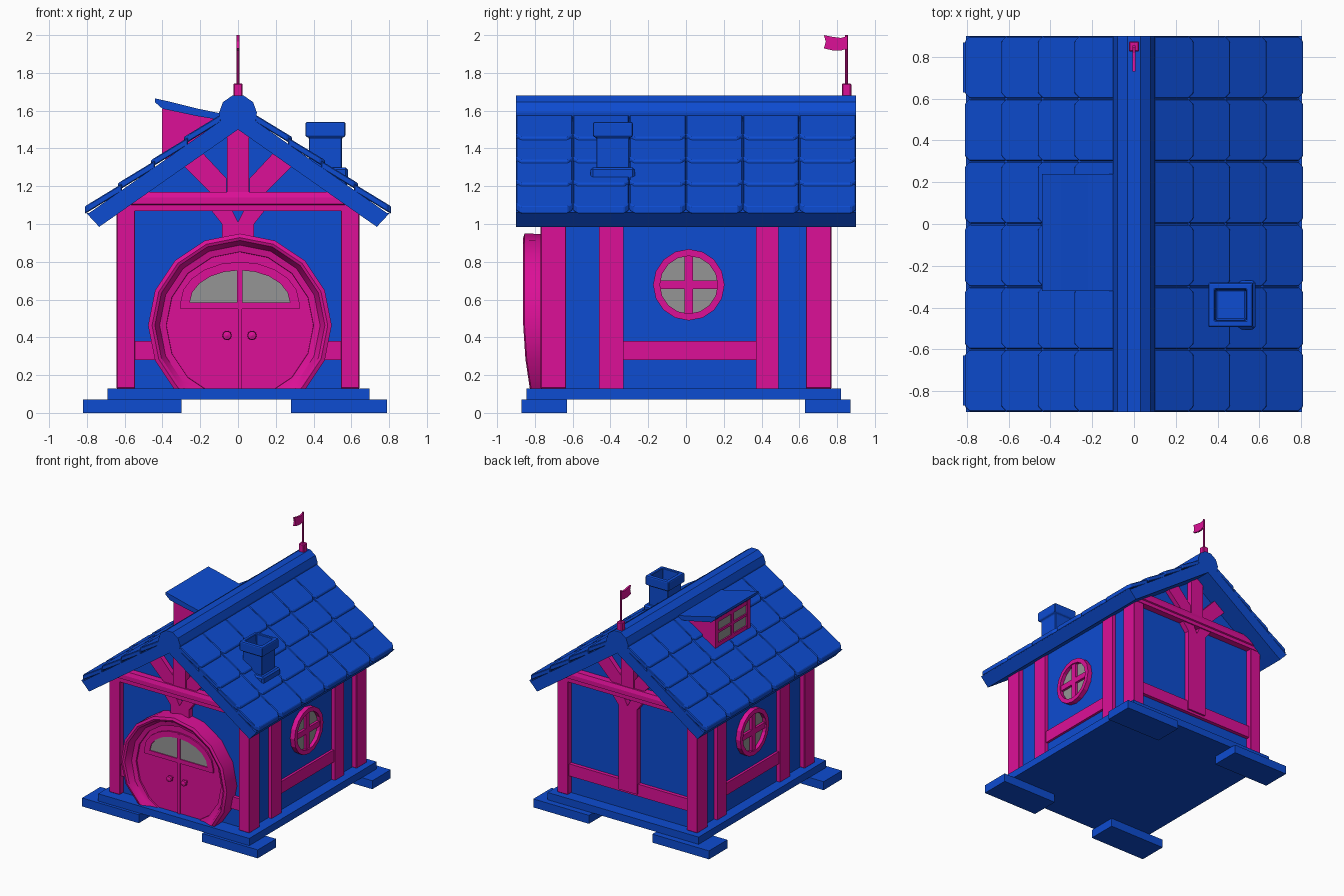
import bpy, bmesh
from math import sin, cos, pi, sqrt, radians

if "Cube" in bpy.data.objects:
    bpy.data.objects.remove(bpy.data.objects["Cube"])


def material(name, rgb):
    m = bpy.data.materials.new(name)
    m.diffuse_color = (*rgb, 1)
    m.use_nodes = True
    m.node_tree.nodes["Principled BSDF"].inputs["Base Color"].default_value = m.diffuse_color
    return m


BLUE = material("blue", (0.004, 0.072, 0.64))
PINK = material("pink", (0.72, 0.005, 0.31))
GLASS = material("glass", (0.30, 0.30, 0.30))


def finish(name, bm, mat=None, bevel=0, mirror=""):
    bmesh.ops.remove_doubles(bm, verts=bm.verts, dist=1e-5)
    bmesh.ops.recalc_face_normals(bm, faces=bm.faces)
    me = bpy.data.meshes.new(name)
    bm.to_mesh(me)
    bm.free()
    ob = bpy.data.objects.new(name, me)
    bpy.context.collection.objects.link(ob)
    if mat:
        me.materials.append(mat)
    if bevel:
        b = ob.modifiers.new("bevel", 'BEVEL')
        b.width, b.segments = bevel, 1
    if mirror:
        m = ob.modifiers.new("mirror", 'MIRROR')
        m.use_axis = [a in mirror for a in "xyz"]
        m.use_mirror_merge = False
    return ob


def smooth(ob, angle=30):
    bpy.ops.object.select_all(action='DESELECT')
    ob.select_set(True)
    bpy.context.view_layer.objects.active = ob
    bpy.ops.object.shade_smooth_by_angle(angle=radians(angle))


def place(axis, u, v, d):
    return {'x': (d, u, v), 'y': (u, d, v), 'z': (u, v, d)}[axis]


def add_prism(bm, axis, pts, a, b):
    lo = [bm.verts.new(place(axis, u, v, a)) for u, v in pts]
    hi = [bm.verts.new(place(axis, u, v, b)) for u, v in pts]
    bm.faces.new(lo)
    bm.faces.new(hi[::-1])
    for i in range(len(pts)):
        j = (i + 1) % len(pts)
        bm.faces.new((lo[i], lo[j], hi[j], hi[i]))
    return lo + hi


def prism(name, axis, pts, a, b, mat=None, **kw):
    bm = bmesh.new()
    add_prism(bm, axis, pts, a, b)
    return finish(name, bm, mat, **kw)


def box(name, x0, x1, y0, y1, z0, z1, mat=None, **kw):
    return prism(name, 'z', [(x0, y0), (x1, y0), (x1, y1), (x0, y1)], z0, z1, mat, **kw)


def lathe_bm(axis, centre, profile, n, phase=0.0, closed=True):
    bm = bmesh.new()
    rings = [[bm.verts.new(place(axis, centre[0] + r * cos(phase + 2 * pi * k / n),
                                 centre[1] + r * sin(phase + 2 * pi * k / n), d))
              for k in range(n)] for r, d in profile]
    for i in range(len(rings) if closed else len(rings) - 1):
        p, q = rings[i], rings[(i + 1) % len(rings)]
        for k in range(n):
            j = (k + 1) % n
            bm.faces.new((p[k], p[j], q[j], q[k]))
    return bm


def arc(cx, cz, rx, rz, n, a0=0.0, a1=pi):
    return [(cx + rx * cos(a0 + (a1 - a0) * k / n), cz + rz * sin(a0 + (a1 - a0) * k / n))
            for k in range(n + 1)]


def clip_floor(bm, z):
    bmesh.ops.bisect_plane(bm, geom=bm.verts[:] + bm.edges[:] + bm.faces[:],
                           plane_co=(0, 0, z), plane_no=(0, 0, 1), clear_inner=True)


# Foundation
for x0, x1 in ((-0.82, -0.30), (0.28, 0.79)):
    for y0 in (-0.87, 0.63):
        box("foot_slab", x0, x1, y0, y0 + 0.24, 0, 0.07, BLUE)
box("base_plate", -0.69, 0.695, -0.845, 0.82, 0.07, 0.13, BLUE)

# Walls with gables
prism("walls", 'y', [(-0.6, 0.13), (0.6, 0.13), (0.6, 1.09), (0, 1.51), (-0.6, 1.09)],
      -0.72, 0.72, BLUE)

# Timber frame
box("corner_post", 0.545, 0.643, 0.635, 0.77, 0.13, 1.09, PINK, bevel=0.004, mirror="xy")
box("side_post_front", 0.58, 0.63, -0.46, -0.33, 0.13, 1.08, PINK, mirror="x")
box("side_post_back", 0.58, 0.63, 0.37, 0.49, 0.13, 1.08, PINK, mirror="x")
box("side_rail", 0.58, 0.62, -0.33, 0.37, 0.28, 0.38, PINK, mirror="x")
box("gable_rail", -0.545, 0.545, 0.70, 0.75, 0.28, 0.38, PINK, mirror="y")
prism("tie_beam", 'x', [(0.70, 1.07), (0.775, 1.07), (0.775, 1.10), (0.785, 1.105),
                        (0.785, 1.14), (0.775, 1.17), (0.70, 1.17)], -0.64, 0.64, PINK, mirror="y")
prism("forked_post", 'y', [(-0.085, 0.3), (-0.085, 1.0), (-0.14, 1.07), (-0.03, 1.07), (0, 1.01),
                           (0.03, 1.07), (0.14, 1.07), (0.085, 1.0), (0.085, 0.3)],
      0.70, 0.765, PINK, mirror="y")
box("king_post", -0.058, 0.058, 0.70, 0.77, 1.17, 1.5, PINK, mirror="y")
prism("gable_brace", 'y', [(0.06, 1.16), (0.14, 1.16), (0.295, 1.315), (0.2, 1.39), (0.06, 1.24)],
      0.70, 0.76, PINK, mirror="xy")

# Roof slab, overlapping tiles and ridge cap
prism("roof_slab", 'y', [(0, 1.61), (0.79, 1.057), (0.805, 1.06), (0.735, 0.985), (0.67, 1.03), (0, 1.5),
                         (-0.67, 1.03), (-0.735, 0.985), (-0.805, 1.06), (-0.79, 1.057)],
      -0.9, 0.9, BLUE)
bm = bmesh.new()
for row in range(4):
    x0, x1 = 0.11 + 0.175 * row, 0.11 + 0.175 * (row + 1)
    for col in range(6):
        y0, y1 = -0.9 + 0.3 * col + 0.001, -0.6 + 0.3 * col - 0.001
        outline = [(x0 - 0.02, y0), (x1 - 0.025, y0), (x1, y0 + 0.025),
                   (x1, y1 - 0.025), (x1 - 0.025, y1), (x0 - 0.02, y1)]
        for v in add_prism(bm, 'z', outline, 0, -0.04):
            t = (v.co.x - x0) / (x1 - x0)
            v.co.z += 1.645 + 0.016 * t - 0.7 * v.co.x
finish("roof_tiles", bm, BLUE, bevel=0.005, mirror="x")
half = [(0.03, 1.68), (0.08, 1.645), (0.1, 1.59), (0.09, 1.53)]
prism("ridge_cap", 'y', half + [(-x, z) for x, z in half[::-1]], -0.9, 0.9, BLUE)

# Round door frame, leaning in slightly at the bottom
DX, DZ = 0.01, 0.463
bm = lathe_bm('y', (DX, DZ), [(0.484, -0.70), (0.486, -0.855), (0.465, -0.862), (0.45, -0.855),
                              (0.425, -0.80), (0.39, -0.792), (0.38, -0.70)], 16)
clip_floor(bm, 0.13)
for v in bm.verts:
    if v.co.y < -0.83 and v.co.z < 0.5:
        v.co.y += 0.035 * ((0.5 - v.co.z) / 0.37) ** 2
smooth(finish("door_frame", bm, PINK))

# Door with arched window, centre strip and knobs
bm = bmesh.new()
add_prism(bm, 'y', arc(DX, DZ, 0.4, 0.4, 16, 0, 2 * pi)[:-1], -0.70, -0.78)
clip_floor(bm, 0.13)
finish("door", bm, PINK)
prism("door_glass", 'y', arc(DX, 0.575, 0.28, 0.19, 10), -0.74, -0.784, GLASS)
prism("door_window_arch", 'y',
      arc(DX, 0.585, 0.315, 0.215, 10) + arc(DX, 0.585, 0.265, 0.17, 10)[::-1], -0.75, -0.792, PINK)
box("door_window_sill", DX - 0.315, DX + 0.315, -0.792, -0.75, 0.55, 0.585, PINK)
box("door_window_bar", DX - 0.014, DX + 0.014, -0.795, -0.75, 0.55, 0.79, PINK)
box("door_strip", DX - 0.011, DX + 0.011, -0.79, -0.75, 0.13, 0.55, PINK)
for x in (-0.058, 0.074):
    finish("door_knob", lathe_bm('y', (x, 0.41), [(0.0, -0.77), (0.012, -0.775), (0.012, -0.795),
           (0.025, -0.805), (0.022, -0.825), (0.0, -0.832)], 10, closed=False), PINK)

# Round side windows
WY, WZ = 0.015, 0.678
finish("side_window_ring", lathe_bm('x', (WY, WZ), [(0.189, 0.58), (0.189, 0.64), (0.153, 0.64),
       (0.153, 0.58)], 16), PINK, mirror="x")
prism("side_window_glass", 'x', arc(WY, WZ, 0.16, 0.16, 16, 0, 2 * pi)[:-1], 0.58, 0.61, GLASS, mirror="x")
box("side_window_mullion", 0.59, 0.63, WY - 0.023, WY + 0.023, WZ - 0.155, WZ + 0.155, PINK, mirror="x")
box("side_window_crossbar", 0.59, 0.63, WY - 0.155, WY + 0.155, WZ - 0.023, WZ + 0.023, PINK, mirror="x")

# Dormer on the left slope
prism("dormer_body", 'y', [(-0.385, 1.34), (-0.385, 1.615), (-0.25, 1.585), (-0.1, 1.56), (-0.1, 1.5)],
      -0.27, 0.19, PINK)
box("dormer_glass", -0.389, -0.37, -0.25, 0.17, 1.38, 1.6, GLASS)
for y, w in ((-0.25, 0.02), (-0.04, 0.016), (0.17, 0.02)):
    box("dormer_window_post", -0.402, -0.37, y - w, y + w, 1.36, 1.61, PINK)
for z, w in ((1.385, 0.02), (1.495, 0.01), (1.595, 0.018)):
    box("dormer_window_rail", -0.40, -0.37, -0.26, 0.18, z - w, z + w, PINK)
prism("dormer_roof", 'y', [(-0.44, 1.665), (-0.35, 1.645), (-0.22, 1.612), (-0.09, 1.585), (-0.09, 1.55),
                           (-0.22, 1.572), (-0.40, 1.61), (-0.44, 1.645)], -0.32, 0.24, BLUE)

# Hollow square chimney
s = sqrt(2)
chimney = [(0.0875, 1.15), (0.0875, 1.455), (0.106, 1.465), (0.106, 1.535), (0.10, 1.541),
           (0.075, 1.541), (0.07, 1.40), (0.0, 1.40)]
finish("chimney", lathe_bm('z', (0.463, -0.387), [(r * s, z) for r, z in chimney], 4, pi / 4, False),
       BLUE, bevel=0.008)
box("chimney_collar", 0.44, 0.582, -0.505, -0.27, 1.2, 1.3, BLUE, bevel=0.012)

# Flag on the back of the ridge
box("flag_base", -0.025, 0.025, 0.825, 0.875, 1.67, 1.745, PINK, bevel=0.006)
prism("flag_pole", 'z', arc(0, 0.85, 0.007, 0.007, 8, 0, 2 * pi)[:-1], 1.74, 2.0, PINK)
prism("flag", 'x', [(0.855, 1.995), (0.82, 1.985), (0.78, 1.99), (0.73, 2.0), (0.74, 1.965), (0.73, 1.93),
                    (0.78, 1.918), (0.82, 1.918), (0.855, 1.93)], -0.007, 0.007, PINK)
